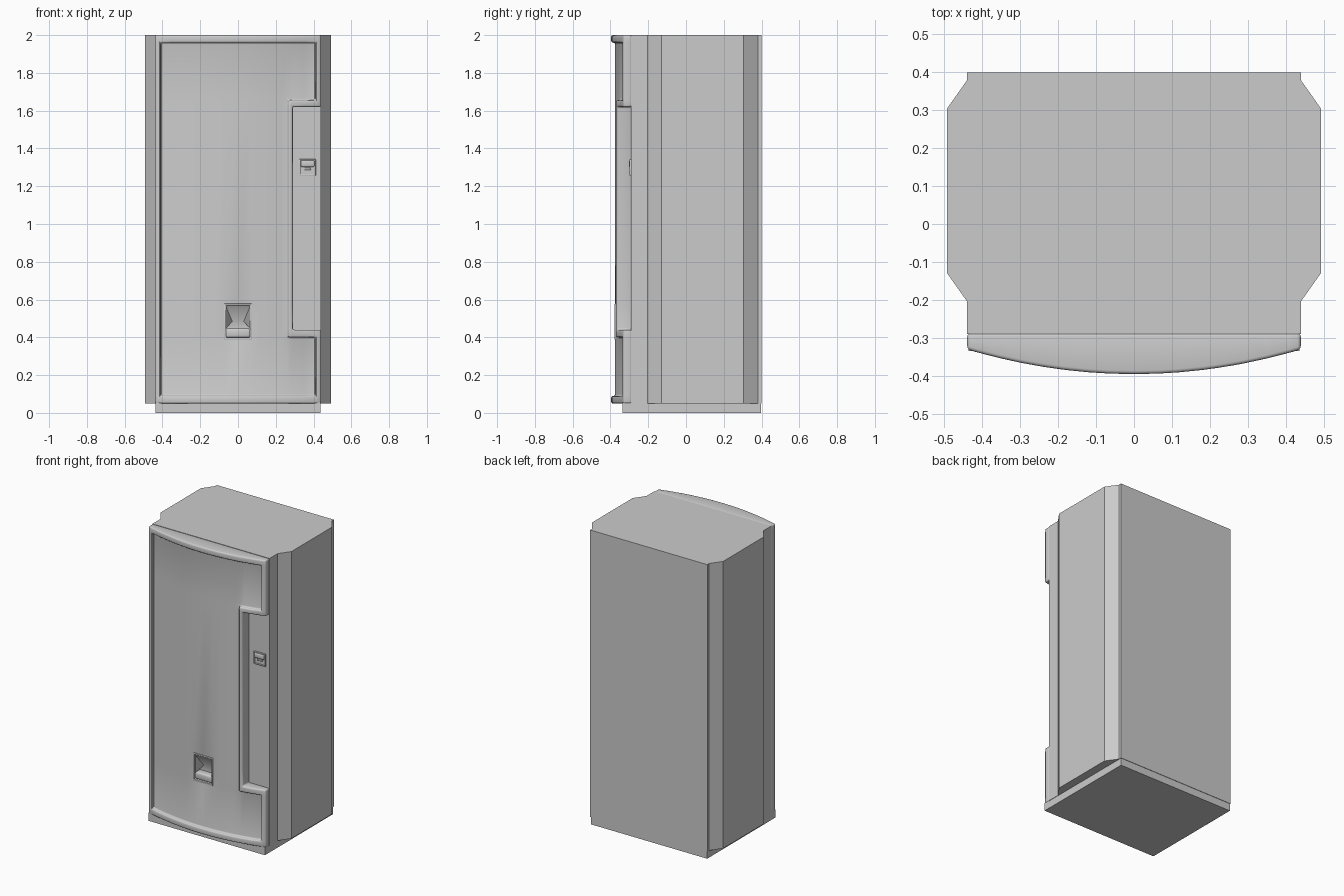
import bpy, bmesh
from math import radians

if "Cube" in bpy.data.objects:
    bpy.data.objects.remove(bpy.data.objects["Cube"])


def finish(name, bm, bevel=0.0, segments=3):
    bmesh.ops.remove_doubles(bm, verts=bm.verts, dist=1e-5)
    bmesh.ops.recalc_face_normals(bm, faces=bm.faces)
    me = bpy.data.meshes.new(name)
    bm.to_mesh(me)
    bm.free()
    ob = bpy.data.objects.new(name, me)
    bpy.context.collection.objects.link(ob)
    bpy.ops.object.select_all(action='DESELECT')
    bpy.context.view_layer.objects.active = ob
    ob.select_set(True)
    if bevel:
        m = ob.modifiers.new("Bevel", 'BEVEL')
        m.width, m.segments = bevel, segments
        m.limit_method, m.angle_limit = 'ANGLE', radians(40)
        bpy.ops.object.modifier_apply(modifier=m.name)
    bpy.ops.object.shade_smooth_by_angle(angle=radians(35))
    return ob


def prism(name, half, z0, z1, bevel=0.0):
    """Mirror a half plan outline across x = 0 and extrude it upward."""
    pts = half + [(-x, y) for x, y in reversed(half)]
    bm = bmesh.new()
    f = bm.faces.new([bm.verts.new((x, y, z0)) for x, y in pts])
    top = bmesh.ops.extrude_face_region(bm, geom=[f], use_keep_orig=True)
    for v in top['geom']:
        if isinstance(v, bmesh.types.BMVert):
            v.co.z = z1
    return finish(name, bm, bevel)


def box(name, x, y, z, bevel=0.0):
    bm = bmesh.new()
    bmesh.ops.create_cube(bm, size=1)
    for v in bm.verts:
        for i, (a, b) in enumerate((x, y, z)):
            v.co[i] = a if v.co[i] < 0 else b
    return finish(name, bm, bevel)


def ring(name, x, z, w, y0, y1, bevel):
    """Rectangular trim of width w, front at y0 and back at y1."""
    bm = bmesh.new()
    def loop(d, y):
        return [bm.verts.new((a, y, b)) for a, b in
                ((x[0] + d, z[0] + d), (x[1] - d, z[0] + d), (x[1] - d, z[1] - d), (x[0] + d, z[1] - d))]
    loops = [loop(0, y1), loop(0, y0), loop(w, y0), loop(w, y1)]
    for k in range(4):
        a, b = loops[k], loops[(k + 1) % 4]
        for i in range(4):
            j = (i + 1) % 4
            bm.faces.new((a[i], a[j], b[j], b[i]))
    return finish(name, bm, bevel, 2)


# Cabinet body with chamfered side bulges, and plinth
prism("cabinet", [(0.44, -0.29), (0.44, -0.205), (0.493, -0.13), (0.493, 0.305),
                  (0.44, 0.38), (0.44, 0.40)], 0.05, 2.0)
prism("plinth", [(0.437, -0.335), (0.437, 0.397)], 0.0, 0.055)

# Bowed door: raised frame, sunken panel, side notch and delivery opening
BACK = -0.288
xs = [-0.44, -0.41, -0.355, -0.3, -0.24, -0.18, -0.12, -0.065, 0, 0.065,
      0.12, 0.18, 0.225, 0.265, 0.29, 0.35, 0.41, 0.44]
zs = [0.05, 0.09, 0.40, 0.44, 0.565, 1.62, 1.655, 1.96, 2.0]


def bow(x):
    return -0.396 + 0.065 * (x / 0.44) ** 2


def depth(i, k):
    if not (0 <= i < len(xs) - 1 and 0 <= k < len(zs) - 1):
        return None
    x, z = (xs[i] + xs[i + 1]) / 2, (zs[k] + zs[k + 1]) / 2
    if x > 0.29 and 0.44 < z < 1.62:
        return None
    if abs(x) > 0.41 or not 0.09 < z < 1.96 or (x > 0.265 and 0.40 < z < 1.655):
        return 0.0
    return 0.075 if abs(x) < 0.065 and 0.40 < z < 0.565 else 0.02


bm = bmesh.new()


def quad(*cos):
    bm.faces.new([bm.verts.new(c) for c in cos])


for i in range(len(xs) - 1):
    for k in range(len(zs) - 1):
        d = depth(i, k)
        if d is None:
            continue
        c = [(xs[i], zs[k]), (xs[i + 1], zs[k]), (xs[i + 1], zs[k + 1]), (xs[i], zs[k + 1])]
        quad(*[(x, bow(x) + d, z) for x, z in c])
        quad(*[(x, BACK, z) for x, z in c])
        for e, (di, dk) in enumerate(((0, -1), (1, 0), (0, 1), (-1, 0))):
            n = depth(i + di, k + dk)
            if n is None or n > d:
                (xa, za), (xb, zb) = c[e], c[(e + 1) % 4]
                ya, yb = (BACK, BACK) if n is None else (bow(xa) + n, bow(xb) + n)
                quad((xa, bow(xa) + d, za), (xb, bow(xb) + d, zb), (xb, yb, zb), (xa, ya, za))
finish("door", bm, 0.009)

# Delivery opening: trim, tapered hood and push flap
ring("delivery_trim", (-0.075, 0.075), (0.388, 0.578), 0.011, -0.379, -0.365, 0.003)
bm = bmesh.new()
rim = [bm.verts.new((x, -0.373, z)) for x, z in ((-0.065, 0.445), (0.065, 0.445), (0.065, 0.566), (-0.065, 0.566))]
deep = [bm.verts.new((x, -0.325, z)) for x, z in ((-0.065, 0.445), (0.065, 0.445), (0.03, 0.485), (-0.03, 0.485))]
bm.faces.new(deep)
for a in (1, 2, 3):
    b = (a + 1) % 4
    bm.faces.new((rim[a], rim[b], deep[b], deep[a]))
finish("delivery_hood", bm)
box("delivery_flap", (-0.066, 0.066), (-0.37, -0.31), (0.398, 0.447), 0.012)

# Coin return on the recessed side strip
ring("coin_return_trim", (0.325, 0.412), (1.257, 1.343), 0.007, -0.299, -0.288, 0.002)
box("coin_return_cover", (0.332, 0.405), (-0.303, -0.286), (1.302, 1.337), 0.008)
box("coin_return_lip", (0.352, 0.387), (-0.299, -0.286), (1.286, 1.298), 0.003)
